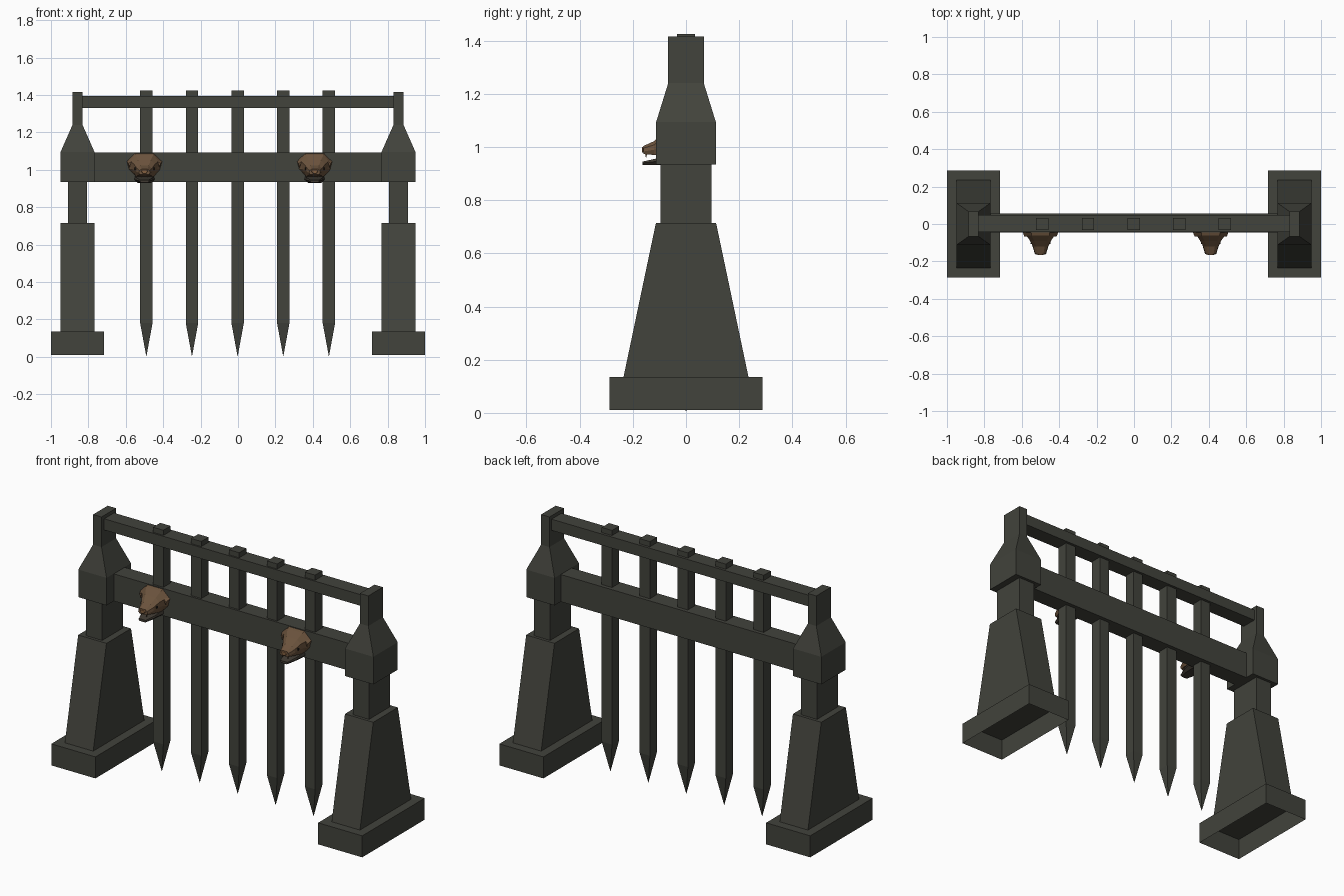
import bpy, bmesh

if "Cube" in bpy.data.objects:
    bpy.data.objects.remove(bpy.data.objects["Cube"])


def material(name, rgb):
    m = bpy.data.materials.new(name)
    m.diffuse_color = (*rgb, 1)
    m.use_nodes = True
    m.node_tree.nodes["Principled BSDF"].inputs["Base Color"].default_value = m.diffuse_color
    return m


IRON = material("dark iron", (0.054, 0.056, 0.045))
BROWN = material("bronze brown", (0.150, 0.088, 0.047))
NOSE = material("light bronze", (0.230, 0.115, 0.050))
JAW = material("dark bronze", (0.050, 0.042, 0.032))
EYE = material("eye black", (0.014, 0.012, 0.010))


def loft(name, rings, mat, cap_start=True, cap_end=True):
    """Skin a series of closed point rings into one object."""
    bm = bmesh.new()
    loops = [[bm.verts.new(p) for p in ring] for ring in rings]
    n = len(loops[0])
    for a, b in zip(loops, loops[1:]):
        for i in range(n):
            j = (i + 1) % n
            bm.faces.new((a[i], a[j], b[j], b[i]))
    if cap_start:
        bm.faces.new(loops[0][::-1])
    if cap_end:
        bm.faces.new(loops[-1])
    bmesh.ops.remove_doubles(bm, verts=bm.verts, dist=1e-5)
    bmesh.ops.recalc_face_normals(bm, faces=bm.faces)
    me = bpy.data.meshes.new(name)
    bm.to_mesh(me)
    bm.free()
    me.materials.append(mat)
    ob = bpy.data.objects.new(name, me)
    bpy.context.collection.objects.link(ob)
    return ob


def rect(cx, cy, hx, hy, z):
    return [(cx - hx, cy - hy, z), (cx + hx, cy - hy, z),
            (cx + hx, cy + hy, z), (cx - hx, cy + hy, z)]


def box(name, x0, x1, y0, y1, z0, z1, mat):
    cx, cy, hx, hy = (x0 + x1) / 2, (y0 + y1) / 2, (x1 - x0) / 2, (y1 - y0) / 2
    return loft(name, [rect(cx, cy, hx, hy, z0), rect(cx, cy, hx, hy, z1)], mat)


# Gate posts: hollow foot, tapered leg, neck, block and roofed finial
for side, label in ((-1, "left"), (1, "right")):
    def stack(part, levels, cap_start=True):
        loft(f"{label}_post_{part}",
             [rect(side * cx, 0, hx, hy, z) for cx, hx, hy, z in levels],
             IRON, cap_start)

    stack("foot", [(.858, .142, .287, .01), (.858, .142, .287, .135)], False)
    stack("leg", [(.858, .091, .235, .135), (.858, .091, .113, .715)])
    stack("neck", [(.858, .052, .096, .715), (.858, .052, .096, .935)])
    stack("cap", [(.858, .091, .112, .935), (.858, .091, .112, 1.095),
                  (.858, .027, .067, 1.24), (.858, .027, .067, 1.415)])

# Crossbeams
box("main_beam", -.77, .77, -.045, .055, .935, 1.093, IRON)
box("top_rail", -.835, .835, -.042, .048, 1.33, 1.395, IRON)

# Pointed bars
for i in range(5):
    x = -.49 + i * .244
    loft(f"bar_{i + 1}", [rect(x, 0, .0005, .0005, .004), rect(x, 0, .033, .033, .18),
                          rect(x, 0, .033, .033, 1.425)], IRON)


def mirrored(cx, y, half):
    """Close a right-hand profile of (x, z) points with its mirror image."""
    pts = half + [(-x, z) for x, z in reversed(half)]
    return [(cx + x, y, z) for x, z in pts]


# Beast heads on the front of the beam
for cx, label in ((-.5, "left"), (.41, "right")):
    loft(f"{label}_head", [
        mirrored(cx, -.040, [(.050, 1.090), (.093, 1.050), (.088, 1.005), (.045, .960)]),
        mirrored(cx, -.062, [(.048, 1.083), (.075, 1.045), (.068, 1.005), (.045, .962)]),
        mirrored(cx, -.090, [(.034, 1.052), (.056, 1.030), (.052, 1.000), (.040, .966)]),
        mirrored(cx, -.120, [(.022, 1.022), (.040, 1.008), (.042, .990), (.036, .970)]),
        mirrored(cx, -.160, [(.016, 1.004), (.027, .996), (.030, .983), (.022, .974)]),
    ], BROWN)
    # Nose plate
    loft(f"{label}_nose", [
        mirrored(cx, -.159, [(.012, 1.002), (.020, .995), (.008, .978)]),
        mirrored(cx, -.166, [(.010, .999), (.016, .993), (.006, .980)]),
    ], NOSE)
    # Open lower jaw
    loft(f"{label}_jaw", [
        mirrored(cx, -.040, [(.050, .968), (.055, .948), (.035, .930)]),
        mirrored(cx, -.110, [(.042, .957), (.044, .946), (.030, .932)]),
        mirrored(cx, -.164, [(.022, .945), (.025, .940), (.018, .932)]),
    ], JAW)
    # Ears and eyes, one per side
    for s in (-1, 1):
        loft(f"{label}_head_ear", [
            [(cx + s * .060, -.045, 1.070), (cx + s * .094, -.045, 1.045),
             (cx + s * .082, -.045, 1.005)],
            [(cx + s * .070, -.068, 1.045), (cx + s * .086, -.068, 1.033),
             (cx + s * .080, -.068, 1.015)]], BROWN)
        box(f"{label}_head_eye", cx + s * .044 - .009, cx + s * .044 + .009,
            -.107, -.098, 1.000, 1.012, EYE)
        # Fangs
        loft(f"{label}_head_fang", [rect(cx + s * .017, -.150, .004, .004, .976),
                                    rect(cx + s * .017, -.150, .001, .001, .960)], BROWN)
